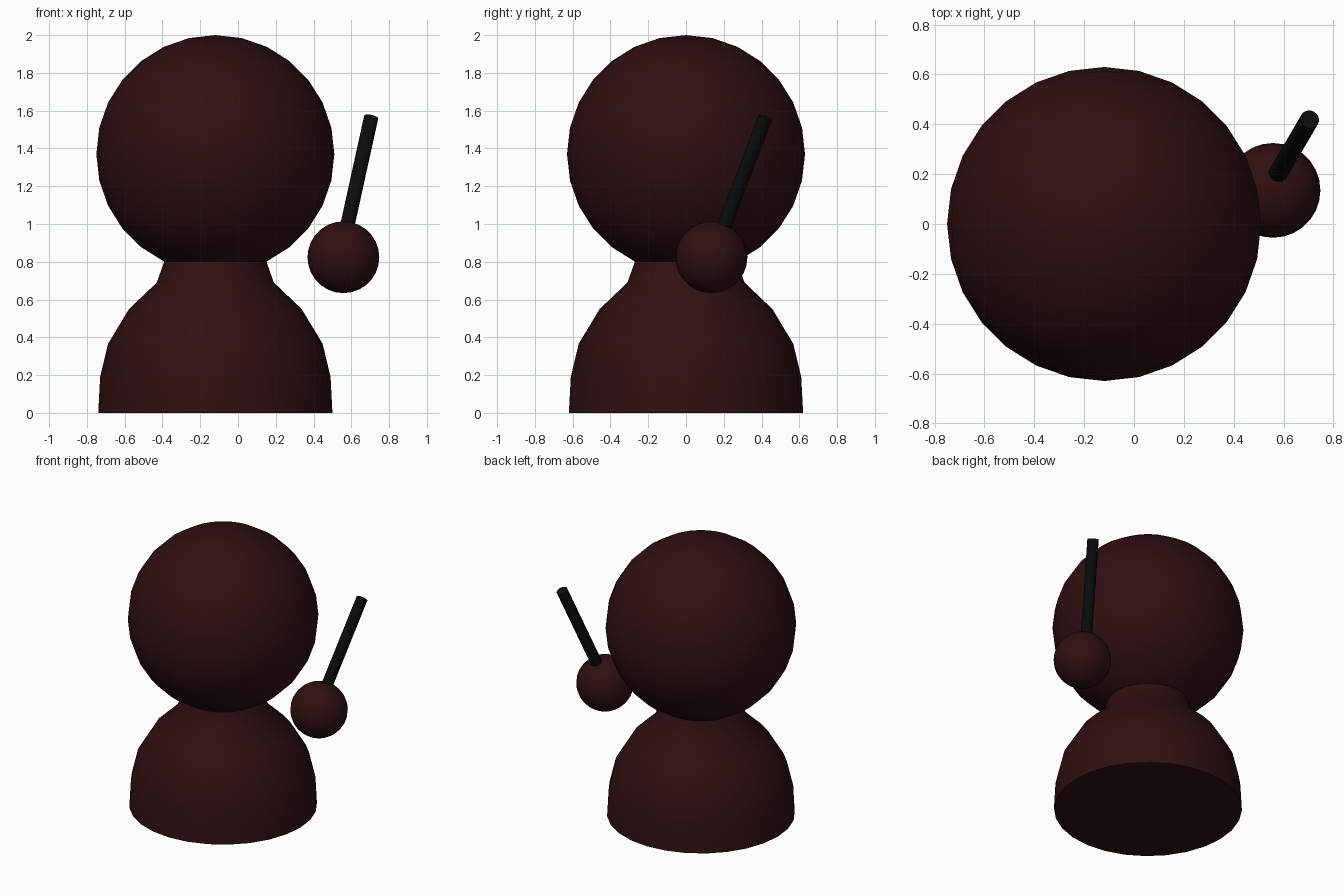
import bpy, bmesh, math
from mathutils import Vector

if "Cube" in bpy.data.objects:
    bpy.data.objects.remove(bpy.data.objects["Cube"])


def material(name, rgb):
    m = bpy.data.materials.new(name)
    m.diffuse_color = (*rgb, 1)
    m.use_nodes = True
    m.node_tree.nodes["Principled BSDF"].inputs["Base Color"].default_value = m.diffuse_color
    return m


skin = material("dark_maroon", (0.03, 0.005, 0.006))
black = material("black", (0.003, 0.0035, 0.004))


def finish(name, mat, angle=60):
    ob = bpy.context.object
    ob.name = ob.data.name = name
    ob.data.materials.append(mat)
    bpy.ops.object.shade_smooth_by_angle(angle=math.radians(angle))
    return ob


def ball(name, centre, r):
    bpy.ops.mesh.primitive_uv_sphere_add(segments=28, ring_count=14, radius=r, location=centre)
    return finish(name, skin)


def lathe(name, centre, profile, sides=28):
    bm = bmesh.new()
    rings = []
    for r, z in profile:
        rings.append([bm.verts.new((r * math.cos(math.tau * i / sides),
                                    r * math.sin(math.tau * i / sides), z))
                      for i in range(sides)])
    for a, b in zip(rings, rings[1:]):
        for i in range(sides):
            j = (i + 1) % sides
            bm.faces.new((a[i], a[j], b[j], b[i]))
    bm.faces.new(rings[0][::-1])
    me = bpy.data.meshes.new(name)
    bm.to_mesh(me)
    bm.free()
    ob = bpy.data.objects.new(name, me)
    ob.location = centre
    bpy.context.collection.objects.link(ob)
    bpy.ops.object.select_all(action='DESELECT')
    ob.select_set(True)
    bpy.context.view_layer.objects.active = ob
    return finish(name, skin)


def rod(name, start, end, r):
    a, b = Vector(start), Vector(end)
    bpy.ops.mesh.primitive_cylinder_add(vertices=20, radius=r, depth=(b - a).length, location=(a + b) / 2)
    bpy.context.object.rotation_euler = (b - a).to_track_quat('Z', 'Y').to_euler()
    return finish(name, black, 40)


# Dome body narrowing into the neck, which meets a ring of the head
lathe("body", (-0.12, 0, 0),
      [(0.62, 0), (0.61, 0.19), (0.568, 0.366), (0.457, 0.55), (0.31, 0.69), (0.27, 0.802)])

# Head and floating hand
ball("head", (-0.12, 0, 1.37), 0.63)
ball("hand", (0.558, 0.135, 0.824), 0.19)

# Stick held in the hand
rod("stick", (0.542, 0.14, 0.824), (0.705, 0.42, 1.565), 0.038)
